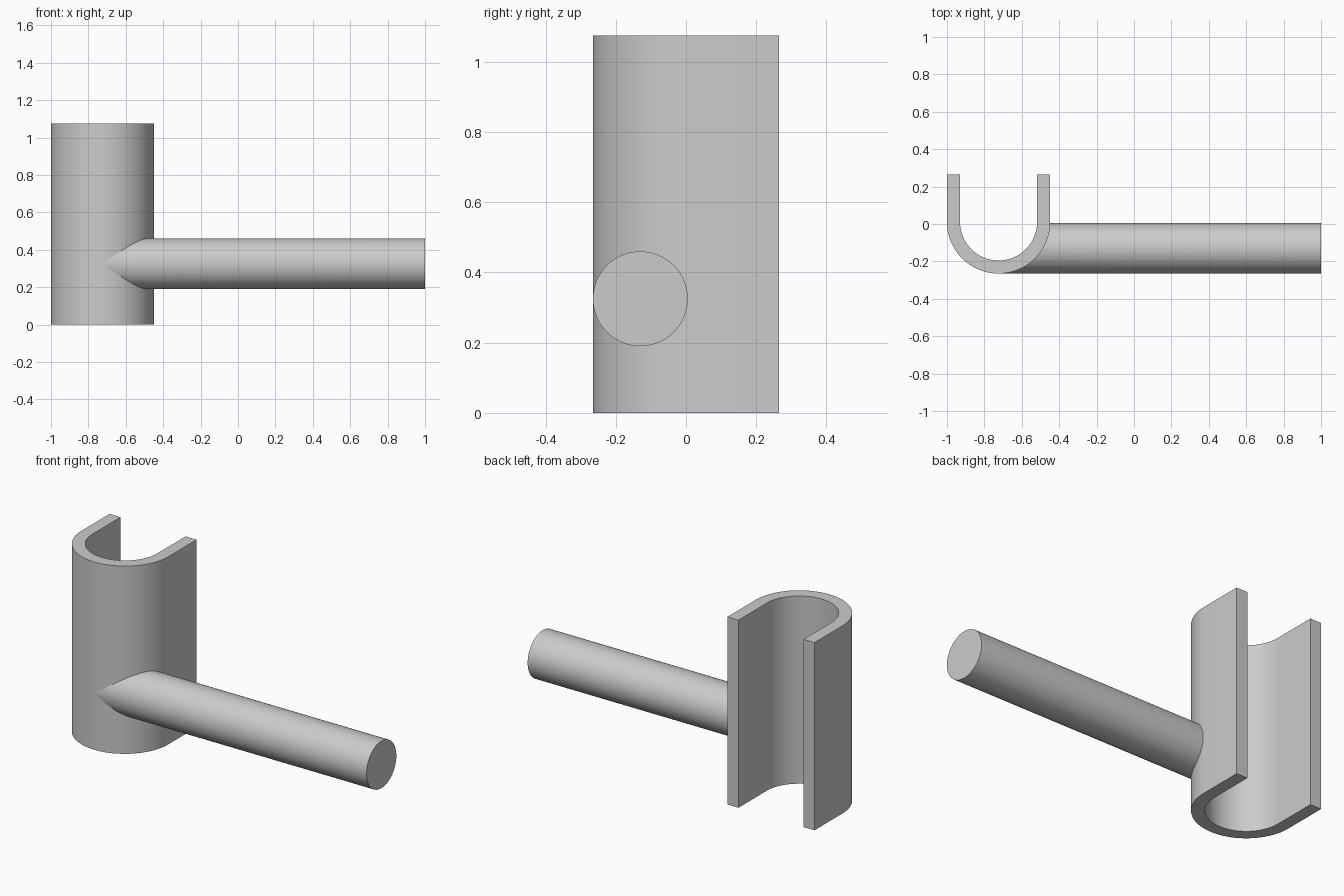
import bpy, bmesh
from math import sin, cos, pi, sqrt, radians

cube = bpy.data.objects.get("Cube")
if cube:
    bpy.data.objects.remove(cube, do_unlink=True)

grey = bpy.data.materials.new("light grey")
grey.use_nodes = True
GREY = (0.6, 0.6, 0.6, 1)
grey.diffuse_color = GREY
grey.node_tree.nodes["Principled BSDF"].inputs["Base Color"].default_value = GREY

# Clip: centre of its bend, outer and inner radius, back edge, height
CX, CY, R_OUT, R_IN, BACK, HEIGHT = -0.724, 0.011, 0.276, 0.206, 0.265, 1.075
# Rod: axis, radius, free end
ROD_Y, ROD_Z, ROD_R, ROD_END = -0.13, 0.325, 0.135, 1.0


def finish(name, bm):
    bmesh.ops.recalc_face_normals(bm, faces=bm.faces[:])
    mesh = bpy.data.meshes.new(name)
    bm.to_mesh(mesh)
    bm.free()
    mesh.materials.append(grey)
    obj = bpy.data.objects.new(name, mesh)
    bpy.context.collection.objects.link(obj)
    bpy.ops.object.select_all(action='DESELECT')
    obj.select_set(True)
    bpy.context.view_layer.objects.active = obj
    bpy.ops.object.shade_smooth_by_angle(angle=radians(30))


def u_line(r, steps=64):
    """Half circle with a straight leg at each end."""
    arc = [(CX + r * cos(a), CY + r * sin(a))
           for a in (pi + pi * i / steps for i in range(steps + 1))]
    return [(CX - r, BACK)] + arc + [(CX + r, BACK)]


# U-shaped clip: strip of quads between the two lines, extruded upward
bm = bmesh.new()
outer, inner = ([bm.verts.new((x, y, 0)) for x, y in u_line(r)] for r in (R_OUT, R_IN))
for i in range(len(outer) - 1):
    bm.faces.new((outer[i], outer[i + 1], inner[i + 1], inner[i]))
top = bmesh.ops.extrude_face_region(bm, geom=bm.faces[:])["geom"]
bmesh.ops.translate(bm, vec=(0, 0, HEIGHT),
                    verts=[v for v in top if isinstance(v, bmesh.types.BMVert)])
finish("clip", bm)

# Round rod: its root follows the curve of the clip, just under the surface
bm = bmesh.new()
N = 96
root, tip = [], []
for i in range(N):
    a = 2 * pi * i / N
    y, z = ROD_Y + ROD_R * cos(a), ROD_Z + ROD_R * sin(a)
    reach = sqrt(max(0, (R_OUT - 0.004) ** 2 - min(0, y - CY) ** 2))
    root.append(bm.verts.new((CX + reach, y, z)))
    tip.append(bm.verts.new((ROD_END, y, z)))
for i in range(N):
    j = (i + 1) % N
    bm.faces.new((root[i], root[j], tip[j], tip[i]))
bm.faces.new(tip)
# Root cap in upright strips, so it stays inside the wall of the clip
for i in range(N // 2):
    strip = [root[i], root[i + 1], root[-i - 1], root[-i % N]]
    bm.faces.new(list(dict.fromkeys(strip)))
finish("rod", bm)
